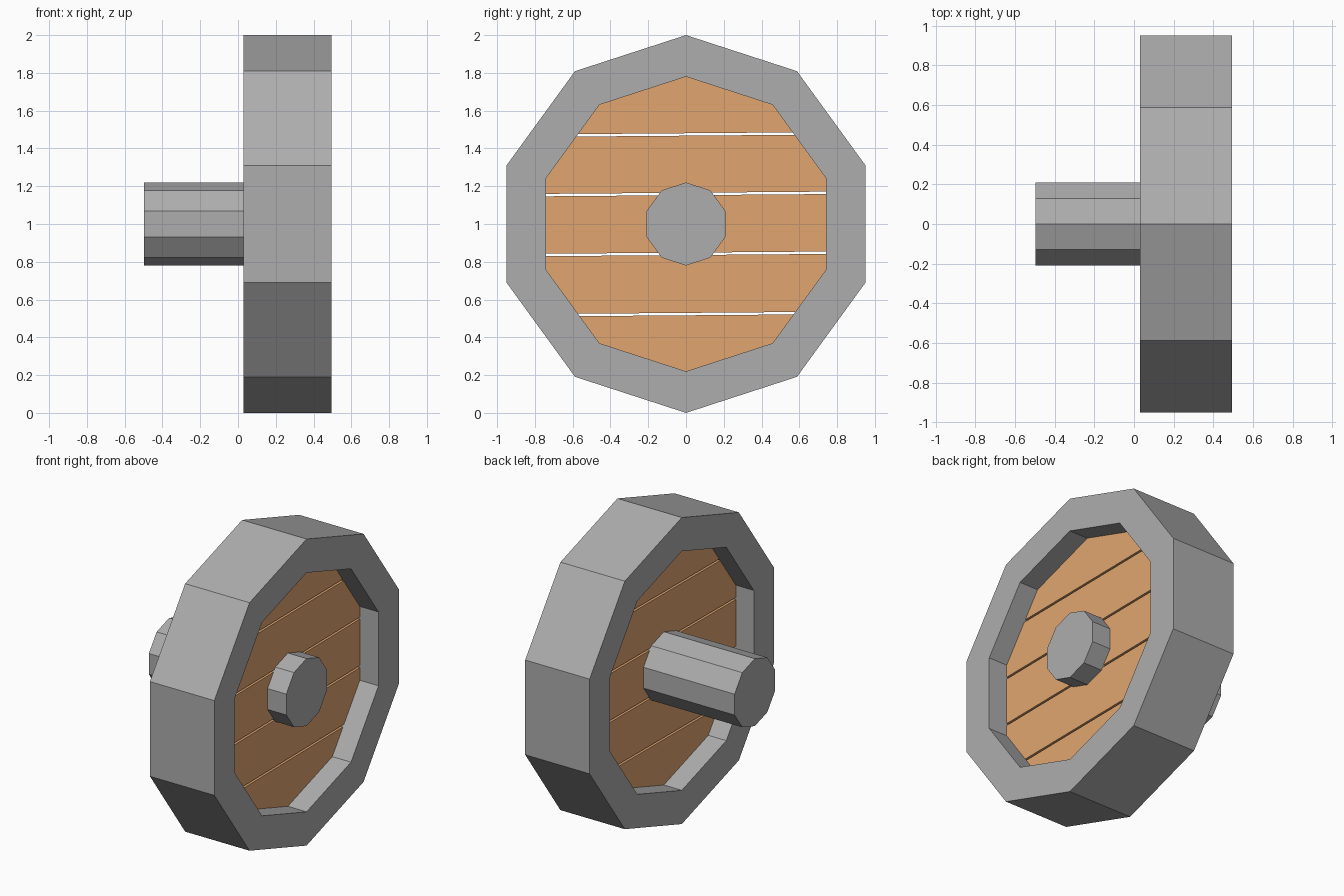
import bpy, bmesh, math
from mathutils import Vector

if "Cube" in bpy.data.objects:
    bpy.data.objects.remove(bpy.data.objects["Cube"])

SIDES, CZ = 10, 1.0


def material(name, rgb):
    m = bpy.data.materials.new(name)
    m.diffuse_color = (*rgb, 1)
    m.use_nodes = True
    m.node_tree.nodes["Principled BSDF"].inputs["Base Color"].default_value = m.diffuse_color
    return m


grey = material("grey metal", (0.42, 0.42, 0.42))
wood = material("light wood", (0.75, 0.38, 0.16))


def ring(bm, r, x):
    # Decagon loop around the x axis with a corner at the top
    return [bm.verts.new((x, r * math.sin(2 * math.pi * i / SIDES),
                          CZ + r * math.cos(2 * math.pi * i / SIDES)))
            for i in range(SIDES)]


def bridge(bm, a, b):
    for i in range(SIDES):
        j = (i + 1) % SIDES
        bm.faces.new((a[i], a[j], b[j], b[i]))


def prism(bm, r, x0, x1):
    a, b = ring(bm, r, x0), ring(bm, r, x1)
    bridge(bm, a, b)
    bm.faces.new(a)
    bm.faces.new(b)


def finish(bm, name, mat):
    bmesh.ops.recalc_face_normals(bm, faces=bm.faces[:])
    me = bpy.data.meshes.new(name)
    bm.to_mesh(me)
    bm.free()
    me.materials.append(mat)
    bpy.context.collection.objects.link(bpy.data.objects.new(name, me))


# Rim: hollow decagonal band
bm = bmesh.new()
loops = [ring(bm, r, x) for r, x in
         ((1.0, 0.03), (1.0, 0.495), (0.78, 0.495), (0.78, 0.03))]
for k in range(4):
    bridge(bm, loops[k], loops[(k + 1) % 4])
finish(bm, "rim", grey)

# Axle through the hub
bm = bmesh.new()
prism(bm, 0.22, -0.497, 0.495)
finish(bm, "axle", grey)

# Planks: decagonal disc sliced by slightly tilted gaps
gaps = [0.523, 0.842, 1.159, 1.474]
HALF, TILT = 0.0065, 0.008
normal = Vector((0, -TILT, 1)).normalized()
edges = [None] + gaps + [None]
for k in range(5):
    bm = bmesh.new()
    prism(bm, 0.785, 0.16, 0.36)
    lo, hi = edges[k], edges[k + 1]
    for z, n in ((lo and lo + HALF, -normal), (hi and hi - HALF, normal)):
        if z:
            cut = bmesh.ops.bisect_plane(
                bm, geom=bm.verts[:] + bm.edges[:] + bm.faces[:],
                plane_co=(0, 0, z), plane_no=n, clear_outer=True)
            bmesh.ops.edgeloop_fill(
                bm, edges=[e for e in cut["geom_cut"]
                           if isinstance(e, bmesh.types.BMEdge)])
    finish(bm, f"plank_{k + 1}", wood)
